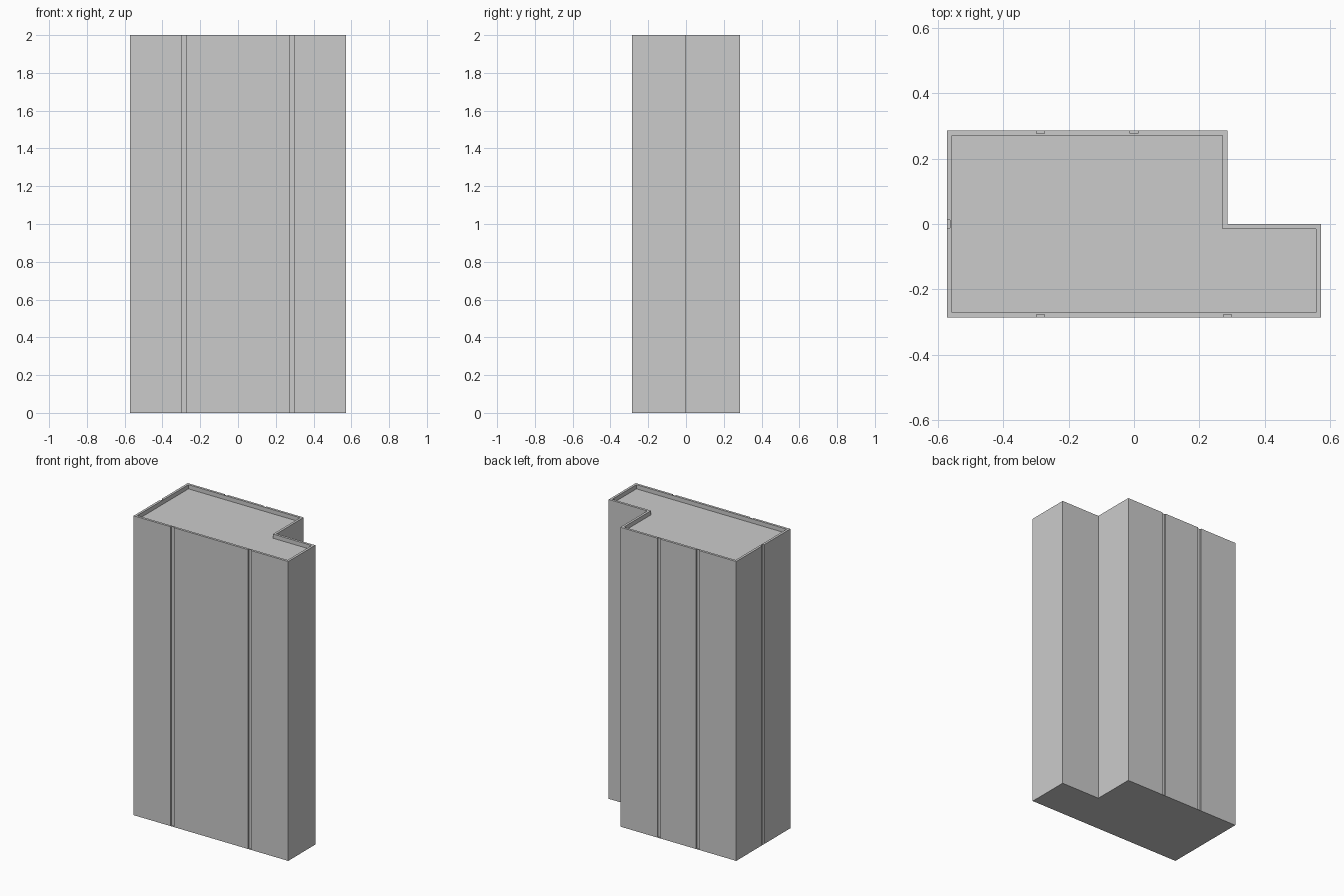
import bpy, bmesh

if "Cube" in bpy.data.objects:
    bpy.data.objects.remove(bpy.data.objects["Cube"])

U = 2 / 7          # plan module
H = 2.0            # height
WALL = 0.016       # parapet thickness
DROP = 0.028       # roof recess depth
GW, GD = 0.024, 0.009  # groove width and depth


def prism(name, outline, z0, z1):
    bm = bmesh.new()
    base = bm.faces.new([bm.verts.new((x, y, z0)) for x, y in outline])
    top = bmesh.ops.extrude_face_region(bm, geom=[base])["geom"]
    bmesh.ops.translate(bm, vec=(0, 0, z1 - z0),
                        verts=[v for v in top if isinstance(v, bmesh.types.BMVert)])
    bmesh.ops.recalc_face_normals(bm, faces=bm.faces)
    mesh = bpy.data.meshes.new(name)
    bm.to_mesh(mesh)
    bm.free()
    obj = bpy.data.objects.new(name, mesh)
    bpy.context.collection.objects.link(obj)
    return obj


def plan(i):
    # stepped footprint, inset by i
    return [(-2*U + i, -U + i), (2*U - i, -U + i), (2*U - i, -i),
            (U - i, -i), (U - i, U - i), (-2*U + i, U - i)]


def cut(obj, cutter):
    mod = obj.modifiers.new("cut", 'BOOLEAN')
    mod.operation = 'DIFFERENCE'
    mod.solver = 'EXACT'
    mod.object = cutter
    bpy.context.view_layer.objects.active = obj
    bpy.ops.object.modifier_apply(modifier=mod.name)
    bpy.data.objects.remove(cutter)


# main block
tower = prism("tower_block", plan(0), 0, H)

# recessed roof inside the parapet
cut(tower, prism("roof_cutter", plan(WALL), H - DROP, H + 0.1))

# vertical wall grooves: front, back and left side (closed at the base)
grooves = [(-U, -U, 0), (U, -U, 0), (-U, U, 0), (0, U, 0), (-2*U, 0, 1)]
for x, y, side in grooves:
    hx, hy = (GD, GW/2) if side else (GW/2, GD)
    box = [(x - hx, y - hy), (x + hx, y - hy), (x + hx, y + hy), (x - hx, y + hy)]
    cut(tower, prism("groove_cutter", box, 0.002, H + 0.1))
